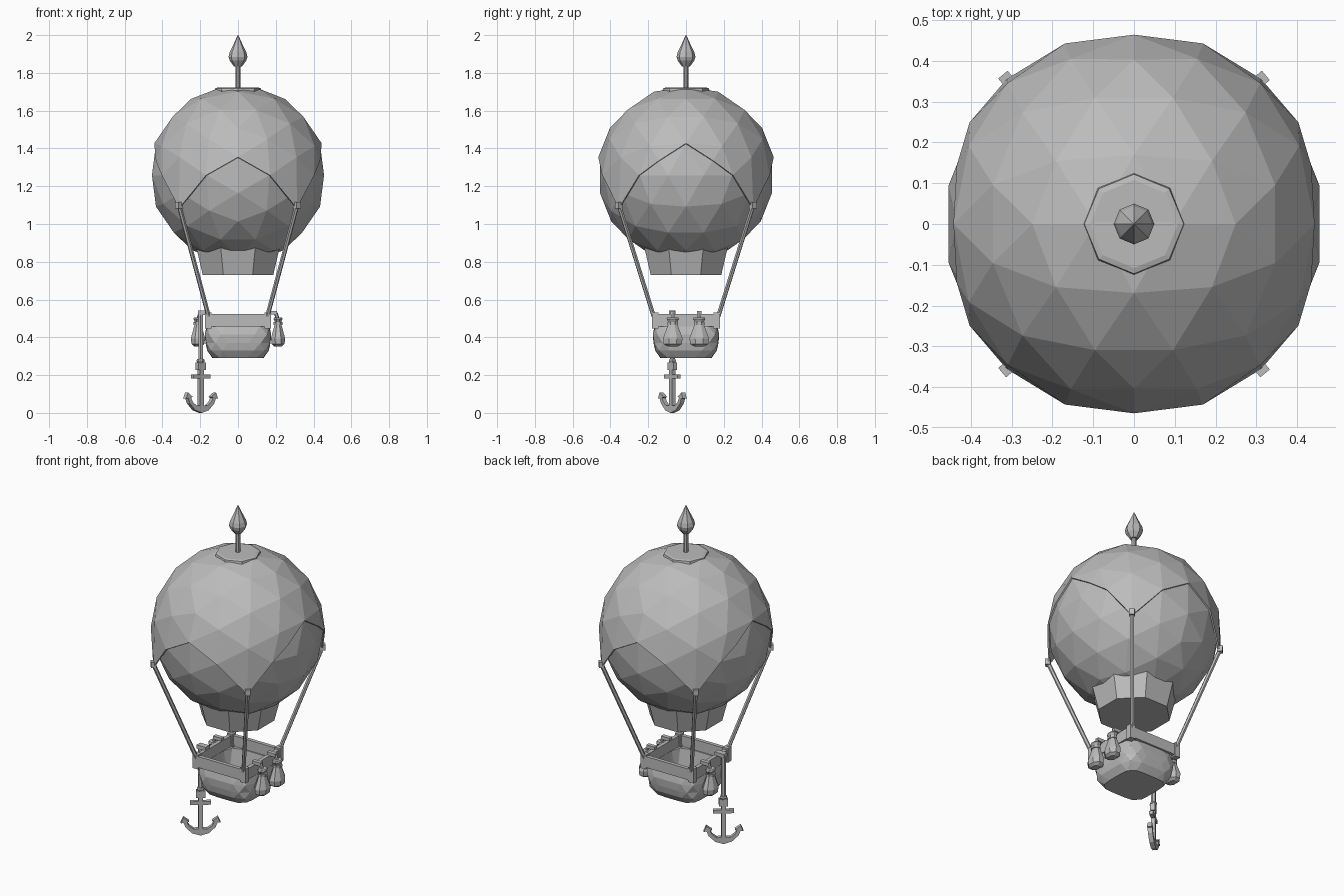
import bpy, bmesh, math
from mathutils import Vector, Matrix
from itertools import combinations

cube = bpy.data.objects.get("Cube")
if cube:
    bpy.data.objects.remove(cube)

grey = bpy.data.materials.new("plain_grey")
grey.use_nodes = True
COLOUR = (0.5, 0.5, 0.5, 1)
grey.diffuse_color = COLOUR
grey.node_tree.nodes["Principled BSDF"].inputs["Base Color"].default_value = COLOUR


def finish(name, bm, matrix=None):
    if matrix:
        bmesh.ops.transform(bm, matrix=matrix, verts=bm.verts)
    bmesh.ops.recalc_face_normals(bm, faces=bm.faces)
    mesh = bpy.data.meshes.new(name)
    bm.to_mesh(mesh)
    bm.free()
    mesh.materials.append(grey)
    ob = bpy.data.objects.new(name, mesh)
    bpy.context.collection.objects.link(ob)
    return ob


def loft(name, rings, caps=True, triangles=False, matrix=None):
    """Join rings of points; odd rings may be half a step round."""
    bm = bmesh.new()
    rows = [[bm.verts.new(p) for p in ring] for ring in rings]
    n = len(rows[0])
    for k, (a, b) in enumerate(zip(rows, rows[1:])):
        for i in range(n):
            j = (i + 1) % n
            if not triangles:
                bm.faces.new((a[i], a[j], b[j], b[i]))
            elif k % 2 == 0:
                bm.faces.new((a[i], a[j], b[i]))
                bm.faces.new((a[j], b[j], b[i]))
            else:
                bm.faces.new((a[i], b[j], b[i]))
                bm.faces.new((a[i], a[j], b[j]))
    if caps:
        bm.faces.new(rows[0])
        bm.faces.new(rows[-1])
    return finish(name, bm, matrix)


def lathe(name, profile, sides=8, at=(0, 0, 0), squash=1, turn=0.0):
    rings = [[(r * squash * math.cos(t), r * math.sin(t), z)
              for t in (math.tau * (i + turn) / sides for i in range(sides))]
             for r, z in profile]
    return loft(name, rings, matrix=Matrix.Translation(at))


def box(name, size, at, spin=0):
    bm = bmesh.new()
    bmesh.ops.create_cube(bm, size=1)
    return finish(name, bm, Matrix.Translation(at) @ Matrix.Rotation(spin, 4, "Z")
                  @ Matrix.Diagonal((*size, 1)))


def rod(name, a, b, r, sides=6):
    a, b = Vector(a), Vector(b)
    d = b - a
    bm = bmesh.new()
    bmesh.ops.create_cone(bm, cap_ends=True, segments=sides, radius1=r, radius2=r, depth=d.length)
    return finish(name, bm, Matrix.Translation((a + b) / 2)
                  @ d.to_track_quat("Z", "Y").to_matrix().to_4x4())


# Geodesic ball: icosahedron with each edge split in three
def geodesic(radius):
    g = (1 + 5 ** 0.5) / 2
    corners = []
    for a in (-1, 1):
        for b in (-g, g):
            corners += [Vector((b, a, 0)), Vector((0, b, a)), Vector((a, 0, b))]
    points = {}
    for tri in combinations(corners, 3):
        if all((p - q).length < 2.1 for p, q in combinations(tri, 2)):
            for i in range(4):
                for j in range(4 - i):
                    p = (tri[0] * i + tri[1] * j + tri[2] * (3 - i - j)).normalized() * radius
                    points[tuple(round(c, 4) + 0.0 for c in p)] = p
    bm = bmesh.new()
    for p in points.values():
        bm.verts.new(p)
    bmesh.ops.convex_hull(bm, input=bm.verts)
    return bm


CENTRE = Matrix.Translation((0, 0, 1.258))
R = 0.465
finish("balloon_envelope", geodesic(R), CENTRE)
lathe("balloon_neck", [(0.202, 0.73), (0.245, 0.9)], turn=0.5)

# Cover over the envelope, with a pointed lower edge
bm = geodesic(R * 1.02)
for sx in (-1, 1):
    for sy in (-1, 1):
        near = []
        for f in bm.faces:
            c = f.calc_center_median()
            if c.x * sx > 0.35 and c.y * sy > 0.02 and 0 < c.z < 0.2:
                near.append(f)
        geom = set(near)
        for f in near:
            geom.update(f.edges)
            geom.update(f.verts)
        bmesh.ops.bisect_plane(bm, geom=list(geom), dist=0.002, plane_co=(0, 0, 0),
                               plane_no=(sx, -1.623 * sy, -2.614))
drop = []
for f in bm.faces:
    c = f.calc_center_median()
    x, y = abs(c.x), abs(c.y)
    arch = x < 0.15 and y > 0.4 and abs(c.z) < 0.02
    side = x - 1.623 * y - 2.614 * c.z > 0.004
    if c.z < -0.02 or arch or side:
        drop.append(f)
bmesh.ops.delete(bm, geom=drop, context="FACES")
for v in bm.verts:
    if v.co.z < -0.03:
        v.co = (math.copysign(0.312, v.co.x), math.copysign(0.356, v.co.y), -0.175)
cover = finish("envelope_cover", bm, CENTRE)
mod = cover.modifiers.new("thickness", "SOLIDIFY")
mod.thickness = 0.008
mod.offset = -1

# Crown plate and finial
lathe("crown_plate", [(0.115, 1.695), (0.125, 1.703), (0.122, 1.718), (0.108, 1.722)])
rod("finial_shaft", (0, 0, 1.7), (0, 0, 1.86), 0.013, 8)
lathe("finial", [(0.022, 1.835), (0.044, 1.865), (0.05, 1.885), (0.044, 1.91),
                 (0.022, 1.955), (0.002, 2.0)])


# Woven basket with a hollow inside
def square_ring(half, z, shift, n=20):
    ring = []
    for i in range(n):
        t = math.tau * (i + shift) / n
        c, s = math.cos(t), math.sin(t)
        k = half / (abs(c) ** 5 + abs(s) ** 5) ** 0.2
        ring.append((c * k, s * k, z))
    return ring


levels = [(0.135, 0.29), (0.163, 0.33), (0.172, 0.37), (0.176, 0.415), (0.166, 0.46)]
rings = [square_ring(h, z, 0.5 * (k % 2)) for k, (h, z) in enumerate(levels)]
rings += [square_ring(0.148, 0.46, 0.5), square_ring(0.125, 0.31, 0)]
loft("basket", rings, triangles=True)

# Rim boards, corner posts, ropes and knots
for s in (-1, 1):
    box("rim_board_y", (0.32, 0.022, 0.066), (0, s * 0.166, 0.49))
    box("rim_board_x", (0.022, 0.32, 0.066), (s * 0.16, 0, 0.49))
    for t in (-1, 1):
        box("corner_post", (0.036, 0.036, 0.085), (s * 0.158, t * 0.163, 0.49))
        rod("rope", (s * 0.142, t * 0.155, 0.46), (s * 0.31, t * 0.352, 1.09), 0.012)
        box("rope_knot", (0.03, 0.03, 0.035), (s * 0.312, t * 0.355, 1.1), 0.7)

# Sandbags hung on the rim
for s, y in ((1, -0.07), (1, 0.07), (-1, 0.07)):
    x = s * 0.212
    lathe("sandbag", [(0.03, 0.352), (0.052, 0.365), (0.056, 0.395), (0.026, 0.47),
                      (0.024, 0.48), (0.036, 0.498), (0.03, 0.506)], 8, (x, y, 0), 0.72, 0.5)
    lathe("sandbag_tie", [(0.031, 0.466), (0.031, 0.48)], 8, (x, y, 0), 0.85, 0.5)
    box("sandbag_hook", (0.055, 0.024, 0.02), (s * 0.178, y, 0.53))
    rod("sandbag_cord", (s * 0.2, y, 0.53), (x, y, 0.49), 0.01)

# Anchor on its rope
AX, AY, TURN = -0.198, -0.072, math.radians(38)
box("anchor_hook", (0.06, 0.034, 0.022), (-0.182, AY, 0.53))
rod("anchor_rope", (AX, AY, 0.535), (AX, AY, 0.25), 0.014)
lathe("anchor_rope_end", [(0.018, 0.265), (0.022, 0.275), (0.018, 0.285)], 6, (AX, AY, 0))
box("anchor_eye", (0.05, 0.026, 0.042), (AX, AY, 0.247), TURN)
box("anchor_shank", (0.024, 0.024, 0.22), (AX, AY, 0.13), TURN)
box("anchor_stock", (0.115, 0.022, 0.02), (AX, AY, 0.193), TURN)
half = [(0.045, 0.014), (0.082, 0.05), (0.093, 0.078), (0.108, 0.075), (0.094, 0.108),
        (0.062, 0.085), (0.074, 0.08), (0.062, 0.058), (0.036, 0.038), (0.012, 0.04)]
outline = [(0, 0)] + half + [(-x, z) for x, z in reversed(half)]
loft("anchor_arms", [[(x, y, z) for x, z in outline] for y in (-0.013, 0.013)],
     matrix=Matrix.Translation((AX, AY, 0)) @ Matrix.Rotation(TURN, 4, "Z"))
